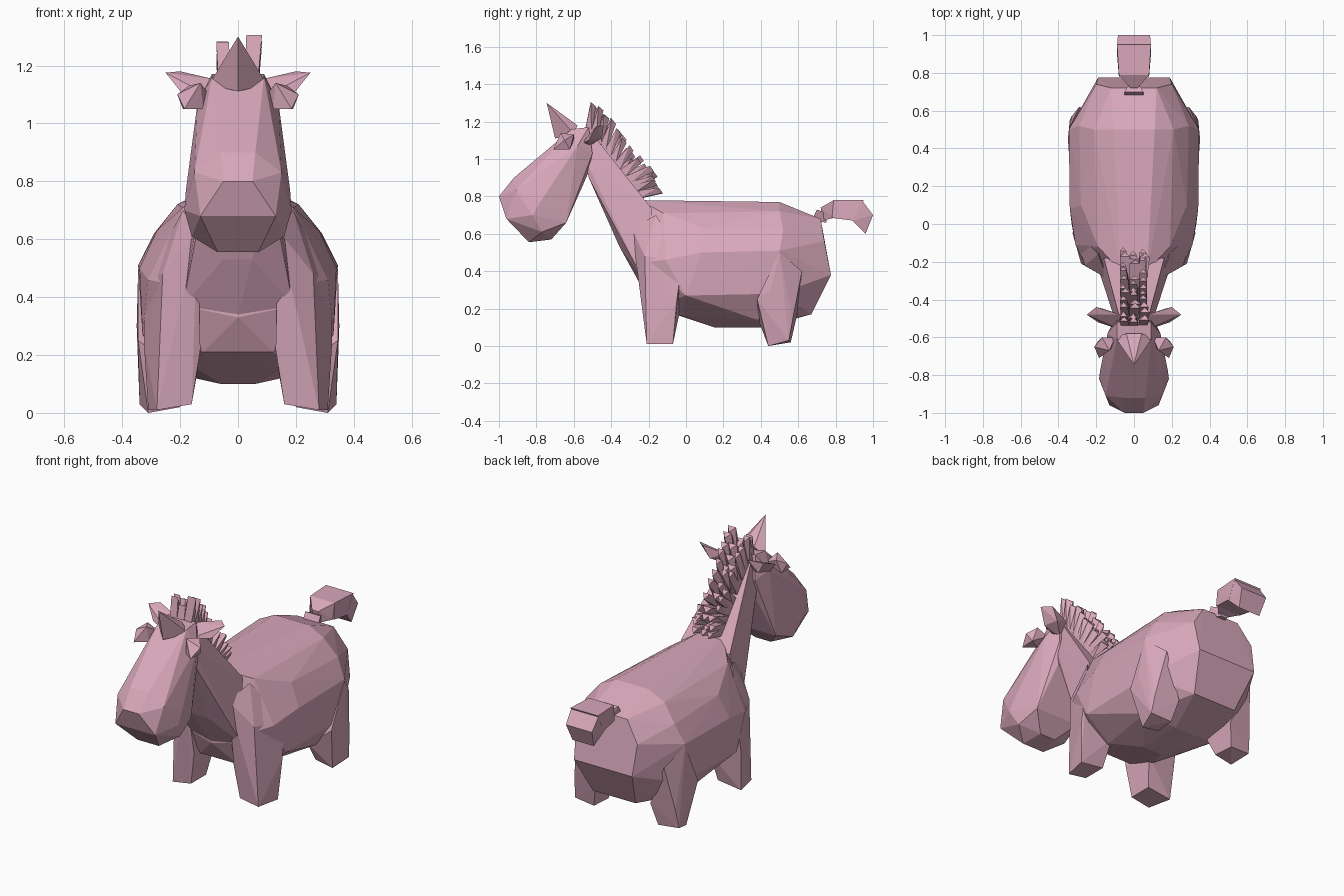
import bpy, bmesh, random
from mathutils import Vector

random.seed(4)
pink = bpy.data.materials.new("dusty pink")
pink.diffuse_color = (0.69, 0.39, 0.49, 1)


def add_hull(bm, pts):
    vs = [bm.verts.new(p) for p in pts]
    res = bmesh.ops.convex_hull(bm, input=vs)
    junk = [g for g in res["geom_interior"] + res["geom_unused"]
            if isinstance(g, bmesh.types.BMVert)]
    bmesh.ops.delete(bm, geom=list(set(junk)), context='VERTS')


def make(name, hulls):
    """Faceted object made of one or more convex chunks."""
    bm = bmesh.new()
    for pts in hulls:
        add_hull(bm, pts)
    bmesh.ops.recalc_face_normals(bm, faces=bm.faces)
    me = bpy.data.meshes.new(name)
    bm.to_mesh(me)
    bm.free()
    me.materials.append(pink)
    ob = bpy.data.objects.new(name, me)
    bpy.context.collection.objects.link(ob)
    return ob


def flip(pts):
    return [(-x, y, z) for x, y, z in pts]


def sym(pts):
    return pts + flip([p for p in pts if p[0] > 0])


def pair(name, pts):
    make("left_" + name, [pts])
    make("right_" + name, [flip(pts)])


# Barrel-shaped body
make("body", [sym([
    (0.07, -0.25, 0.78), (0.11, 0.5, 0.77), (0.12, 0.72, 0.68),
    (0.19, -0.12, 0.71), (0.21, 0.5, 0.72), (0.28, 0.1, 0.63), (0.29, 0.52, 0.62),
    (0.345, 0.5, 0.51), (0.34, 0.08, 0.50), (0.31, -0.11, 0.46), (0.26, -0.215, 0.45),
    (0.20, 0.74, 0.56), (0.19, 0.775, 0.38), (0.14, 0.67, 0.17),
    (0.33, 0.50, 0.28), (0.33, 0.0, 0.27), (0.24, 0.38, 0.14),
    (0.06, 0.15, 0.10), (0.06, 0.42, 0.10), (0.16, -0.02, 0.16),
    (0.12, -0.18, 0.21), (0, -0.25, 0.33), (0.19, -0.235, 0.37)])])

# Neck leaning forward out of the chest
make("neck", [sym([
    (0.09, -0.25, 0.79), (0.16, -0.18, 0.73), (0.14, -0.29, 0.66),
    (0.05, -0.355, 0.53), (0.19, -0.235, 0.37), (0, -0.25, 0.34),
    (0.09, -0.52, 0.90), (0.09, -0.54, 1.00), (0.07, -0.38, 0.98),
    (0.07, -0.52, 1.16)])])

# Large head with a wide muzzle
make("head", [sym([
    (0.09, -0.61, 1.16), (0.09, -0.52, 1.17), (0.14, -0.58, 1.07),
    (0.10, -0.50, 1.03), (0.08, -0.525, 0.92), (0.06, -0.92, 0.90),
    (0.05, -1.0, 0.80), (0.15, -0.91, 0.83), (0.18, -0.78, 0.77),
    (0.185, -0.82, 0.70), (0.13, -0.96, 0.68), (0.07, -0.84, 0.555),
    (0.05, -0.72, 0.57), (0.14, -0.64, 0.66), (0.16, -0.77, 0.61)])])

# Legs, with long shoulders and haunches blending into the body
pair("front_leg", [
    (0.16, -0.21, 0.03), (0.28, -0.21, 0.01), (0.31, -0.07, 0.01), (0.16, -0.07, 0.03),
    (0.13, -0.225, 0.22), (0.26, -0.22, 0.48), (0.325, -0.05, 0.24),
    (0.13, -0.03, 0.20), (0.32, -0.02, 0.46), (0.19, -0.24, 0.38), (0.14, -0.29, 0.63),
    (0.19, -0.16, 0.70)])
pair("rear_leg", [
    (0.20, 0.44, 0.02), (0.31, 0.44, 0.0), (0.34, 0.55, 0.03), (0.21, 0.56, 0.02),
    (0.18, 0.39, 0.13), (0.345, 0.38, 0.25), (0.33, 0.57, 0.14),
    (0.18, 0.59, 0.15), (0.345, 0.5, 0.50), (0.29, 0.62, 0.40), (0.35, 0.45, 0.30)])

# Horn
make("horn", [sym([(0, -0.745, 1.30), (0.10, -0.60, 1.135),
                   (0, -0.70, 1.11), (0.04, -0.58, 1.18)])])

# Ears: pointed rear flare and small forward fold
pair("ear", [
    (0.25, -0.48, 1.175), (0.20, -0.44, 1.18), (0.19, -0.52, 1.10), (0.16, -0.45, 1.11),
    (0.07, -0.56, 1.08), (0.07, -0.48, 1.15), (0.08, -0.52, 1.07)])
pair("ear_fold", [
    (0.21, -0.65, 1.10), (0.17, -0.60, 1.13), (0.185, -0.71, 1.05), (0.19, -0.62, 1.05),
    (0.12, -0.66, 1.05), (0.10, -0.60, 1.10), (0.13, -0.67, 1.14)])

# Shaggy mane: rows of overlapping wedge tufts running down the crest
root = [Vector((0, y, z)) for y, z in
        [(-0.53, 1.13), (-0.46, 1.07), (-0.38, 0.97), (-0.32, 0.88), (-0.26, 0.80)]]
edge = [Vector((0, y, z)) for y, z in
        [(-0.51, 1.31), (-0.40, 1.25), (-0.31, 1.09), (-0.18, 0.95), (-0.11, 0.83)]]


def along(path, t):
    s = t * (len(path) - 1)
    i = min(int(s), len(path) - 2)
    return path[i].lerp(path[i + 1], s - i)


tufts = []
rows = 12
for i in range(rows):
    for x in (-0.045, 0.0, 0.045):
        t = min(max(i / (rows - 1) + random.uniform(-0.03, 0.03), 0.02), 0.98)
        step = along(root, t + 0.02) - along(root, t - 0.02)
        step = step.normalized() * 0.024
        reach = random.uniform(0.8, 1.0) if x else random.uniform(0.6, 0.9)
        a = along(root, t) + Vector((x, 0, 0))
        b = along(root, t).lerp(along(edge, t), reach) + Vector((x * 1.15, 0, 0))
        w = Vector((0.023, 0, 0))
        twist = Vector((random.uniform(-0.015, 0.015), 0, 0))
        tufts.append([a - w - step, a + w - step, a + w + step, a - w + step,
                      b - w - step * 0.5, b + w - step * 0.5 + twist, b + twist * 0.5 + step])
make("mane", tufts)

# Tail: flared base, pinched stem, then a thick curl that droops
base = sym([(0.05, 0.67, 0.67), (0.05, 0.70, 0.73), (0.02, 0.75, 0.71), (0.02, 0.75, 0.66)])
stem = sym([(0.02, 0.72, 0.74), (0.02, 0.73, 0.67), (0.08, 0.79, 0.78), (0.08, 0.79, 0.685)])
lock = sym([(0.08, 0.79, 0.78), (0.08, 0.78, 0.685), (0.09, 0.95, 0.78), (0.09, 0.90, 0.67)])
curl = sym([(0.09, 0.94, 0.78), (0.09, 0.89, 0.67), (0.085, 1.0, 0.70), (0.07, 0.96, 0.60)])
make("tail", [base, stem, lock, curl])
